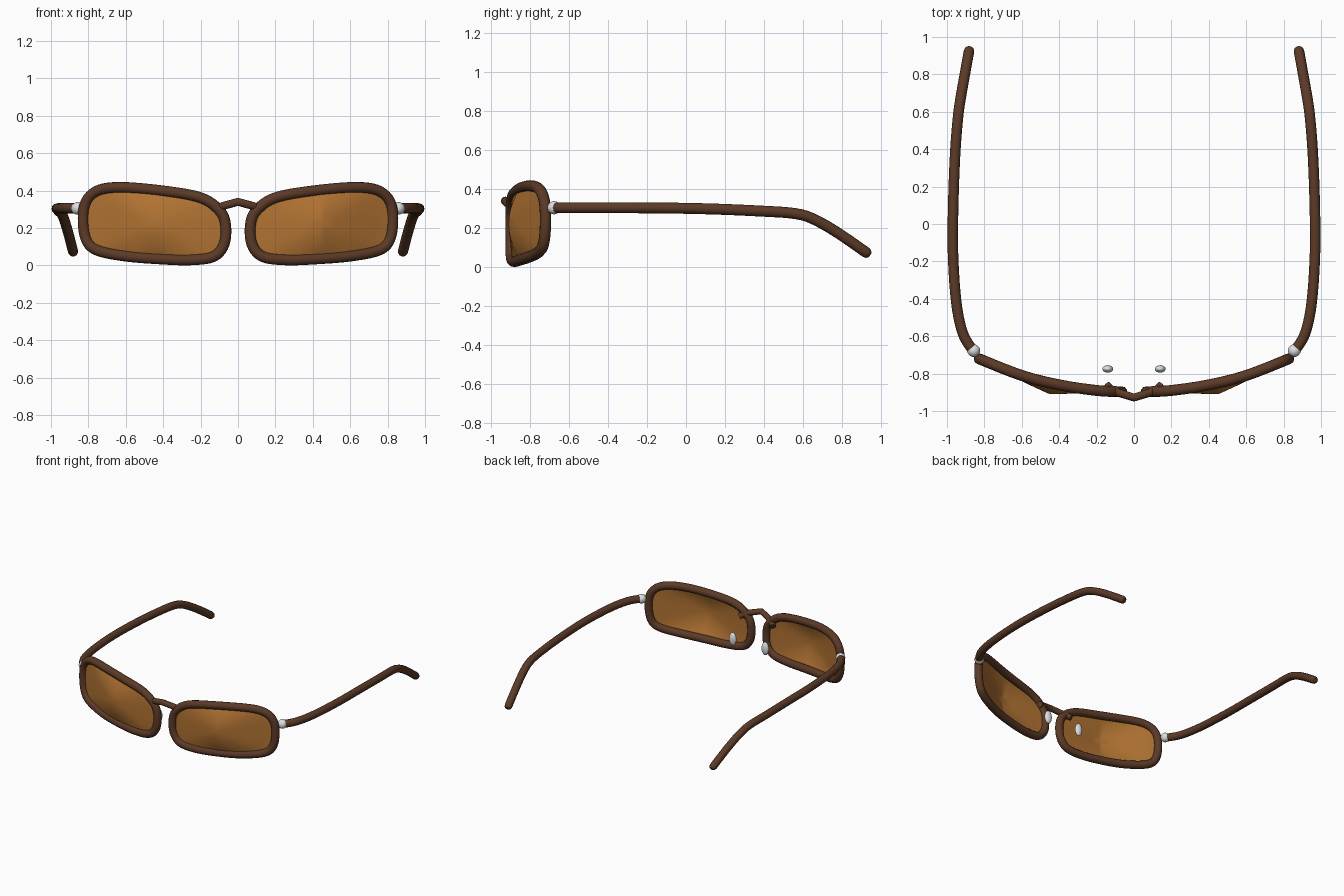
import bpy, bmesh, math
from mathutils import Vector

if "Cube" in bpy.data.objects:
    bpy.data.objects.remove(bpy.data.objects["Cube"])


def material(name, rgb):
    m = bpy.data.materials.new(name)
    m.diffuse_color = (*rgb, 1)
    m.use_nodes = True
    m.node_tree.nodes["Principled BSDF"].inputs["Base Color"].default_value = m.diffuse_color
    return m


FRAME = material("dark brown frame", (0.105, 0.042, 0.02))
LENS = material("amber lens", (0.44, 0.17, 0.032))
METAL = material("pale metal", (0.72, 0.74, 0.76))


def smooth_path(pts, closed=False, steps=5):
    """Catmull-Rom interpolation through the control points."""
    p = [Vector(q) for q in pts]
    n = len(p)
    get = (lambda i: p[i % n]) if closed else (lambda i: p[max(0, min(n - 1, i))])
    out = []
    for i in range(n if closed else n - 1):
        a, b, c, d = (get(i + k) for k in (-1, 0, 1, 2))
        for s in range(steps):
            t = s / steps
            out.append(0.5 * (2 * b + (c - a) * t + (2 * a - 5 * b + 4 * c - d) * t * t
                              + (3 * b - a - 3 * c + d) * t ** 3))
    if not closed:
        out.append(p[-1])
    return out


def lerp_table(table, x):
    if x <= table[0][0]:
        return table[0][1]
    for (x0, y0), (x1, y1) in zip(table, table[1:]):
        if x <= x1:
            return y0 + (y1 - y0) * (x - x0) / (x1 - x0)
    return table[-1][1]


def add_mesh(name, me, mat):
    me.name = name
    me.materials.clear()
    me.materials.append(mat)
    ob = bpy.data.objects.new(name, me)
    bpy.context.collection.objects.link(ob)
    return ob


def tube(name, pts, radius, closed=False, round_ends=False):
    """Round tube swept along a path."""
    cu = bpy.data.curves.new(name, 'CURVE')
    cu.dimensions = '3D'
    cu.bevel_depth = radius
    cu.bevel_resolution = 4
    cu.use_fill_caps = True
    pts = [Vector(p) for p in pts]
    radii = [1.0] * len(pts)
    if round_ends:
        d = (pts[-1] - pts[-2]).normalized()
        end = pts[-1]
        pts += [end + d * radius * 0.5, end + d * radius * 0.8]
        radii += [0.85, 0.5]
    sp = cu.splines.new('POLY')
    sp.points.add(len(pts) - 1)
    for q, p, r in zip(sp.points, pts, radii):
        q.co = (*p, 1)
        q.radius = r
    sp.use_cyclic_u = closed
    tmp = bpy.data.objects.new(name + "_path", cu)
    bpy.context.collection.objects.link(tmp)
    bpy.context.view_layer.update()
    me = bpy.data.meshes.new_from_object(tmp.evaluated_get(bpy.context.evaluated_depsgraph_get()))
    bpy.data.objects.remove(tmp)
    for f in me.polygons:
        f.use_smooth = len(f.vertices) == 4
    return add_mesh(name, me, FRAME)


def ellipsoid(name, loc, size):
    bm = bmesh.new()
    bmesh.ops.create_uvsphere(bm, u_segments=20, v_segments=12, radius=1)
    for v in bm.verts:
        v.co = Vector([c * s for c, s in zip(v.co, size)]) + Vector(loc)
    for f in bm.faces:
        f.smooth = True
    me = bpy.data.meshes.new(name)
    bm.to_mesh(me)
    bm.free()
    return add_mesh(name, me, METAL)


# Rim outline (x, z), wrap curve of the rims and forward profile of the lenses
OUTLINE = [(0.067, 0.22), (0.10, 0.295), (0.20, 0.362), (0.40, 0.398), (0.62, 0.417),
           (0.745, 0.402), (0.81, 0.345), (0.828, 0.25), (0.812, 0.14), (0.755, 0.082),
           (0.60, 0.050), (0.40, 0.034), (0.25, 0.030), (0.13, 0.048), (0.074, 0.115)]
WRAP = smooth_path([(0.05, -0.898), (0.2, -0.89), (0.4, -0.86), (0.6, -0.81), (0.83, -0.72)])
BULGE = [(0.06, -0.91), (0.45, -0.91), (0.62, -0.838), (0.83, -0.72)]


def lens(name, outline, side):
    """Domed lens made of shrinking rings of the rim outline."""
    bm = bmesh.new()
    cx, cz = 0.45, 0.225

    def vert(p, s):
        x, z = cx + (p.x - cx) * s, cz + (p.y - cz) * s
        base, front = lerp_table(WRAP, x), lerp_table(BULGE, x)
        return bm.verts.new((side * x, base + (front - base) * (1 - s * s), z))

    rings = [[vert(p, s) for p in outline] for s in (1, 0.88, 0.75, 0.6, 0.4, 0.2)]
    n = len(outline)
    for a, b in zip(rings, rings[1:]):
        for i in range(n):
            j = (i + 1) % n
            bm.faces.new((a[i], a[j], b[j], b[i]))
    mid = vert(Vector((cx, cz)), 0)
    for i in range(n):
        bm.faces.new((rings[-1][i], rings[-1][(i + 1) % n], mid))
    for f in bm.faces:
        f.smooth = True
    bmesh.ops.recalc_face_normals(bm, faces=bm.faces)
    bm.faces.ensure_lookup_table()
    bm.normal_update()
    if sum(f.normal.y for f in bm.faces) > 0:
        bmesh.ops.reverse_faces(bm, faces=bm.faces)
    me = bpy.data.meshes.new(name)
    bm.to_mesh(me)
    bm.free()
    return add_mesh(name, me, LENS)


outline = smooth_path(OUTLINE, closed=True)
TEMPLE = [(0.862, -0.675, 0.305), (0.915, -0.585, 0.305), (0.95, -0.42, 0.305),
          (0.968, -0.15, 0.304), (0.966, 0.12, 0.299), (0.956, 0.38, 0.288),
          (0.942, 0.56, 0.275), (0.929, 0.66, 0.244), (0.908, 0.78, 0.175), (0.882, 0.925, 0.075)]

for side, tag in ((-1, "left"), (1, "right")):
    flip = lambda pts: [(side * p[0], p[1], p[2]) for p in pts]
    # Rim and lens
    tube(tag + "_rim", flip([(p.x, lerp_table(WRAP, p.x), p.y) for p in outline]), 0.029, closed=True)
    lens(tag + "_lens", outline, side)
    # Temple arm with drooping ear end
    tube(tag + "_temple", flip(smooth_path(TEMPLE)), 0.028, round_ends=True)
    # Hinge bead and nose pad
    ellipsoid(tag + "_hinge", (side * 0.857, -0.677, 0.305), (0.034, 0.034, 0.034))
    ellipsoid(tag + "_nose_pad", (side * 0.14, -0.775, 0.145), (0.029, 0.02, 0.05))

# Bridge peaked in the middle, ends tucked behind the rims
half = [(0.145, -0.862, 0.285), (0.125, -0.882, 0.30), (0.08, -0.903, 0.318)]
tube("bridge", half + [(0, -0.928, 0.34)] + [(-x, y, z) for x, y, z in reversed(half)], 0.022)
